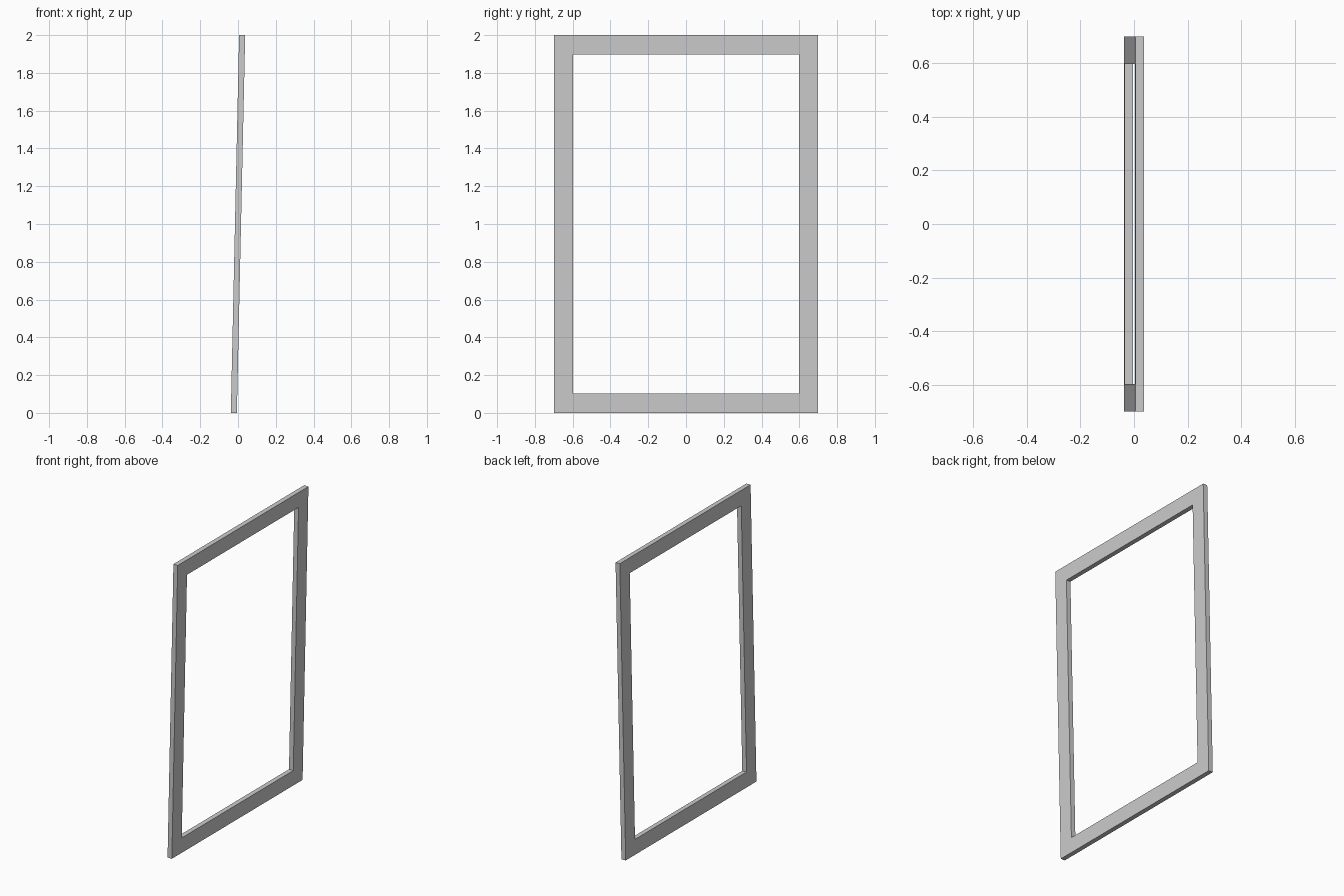
import bpy, bmesh, math
from mathutils import Matrix

if "Cube" in bpy.data.objects:
    bpy.data.objects.remove(bpy.data.objects["Cube"])

HEIGHT, WIDTH, DEPTH, BORDER = 1.9998, 1.4, 0.032, 0.103
TILT = math.radians(1.26)


def ring(bm, x, inset):
    """Rectangular loop of vertices in the plane of the frame."""
    w, h = WIDTH / 2 - inset, HEIGHT / 2 - inset
    return [bm.verts.new((x, sy * w, sz * h))
            for sy, sz in ((-1, -1), (1, -1), (1, 1), (-1, 1))]


# Rectangular frame: outer and inner loops on both faces, joined into a tube
bm = bmesh.new()
rings = [ring(bm, DEPTH / 2, 0), ring(bm, -DEPTH / 2, 0),
         ring(bm, -DEPTH / 2, BORDER), ring(bm, DEPTH / 2, BORDER)]
for k in range(4):
    a, b = rings[k], rings[(k + 1) % 4]
    for i in range(4):
        j = (i + 1) % 4
        bm.faces.new((a[i], a[j], b[j], b[i]))
bmesh.ops.recalc_face_normals(bm, faces=bm.faces)

# Lean the frame slightly towards +x and stand it on the ground
bm.transform(Matrix.Translation((0, 0, 1)) @ Matrix.Rotation(TILT, 4, 'Y'))

mesh = bpy.data.meshes.new("leaning_frame")
bm.to_mesh(mesh)
bm.free()
bpy.context.collection.objects.link(bpy.data.objects.new("leaning_frame", mesh))
